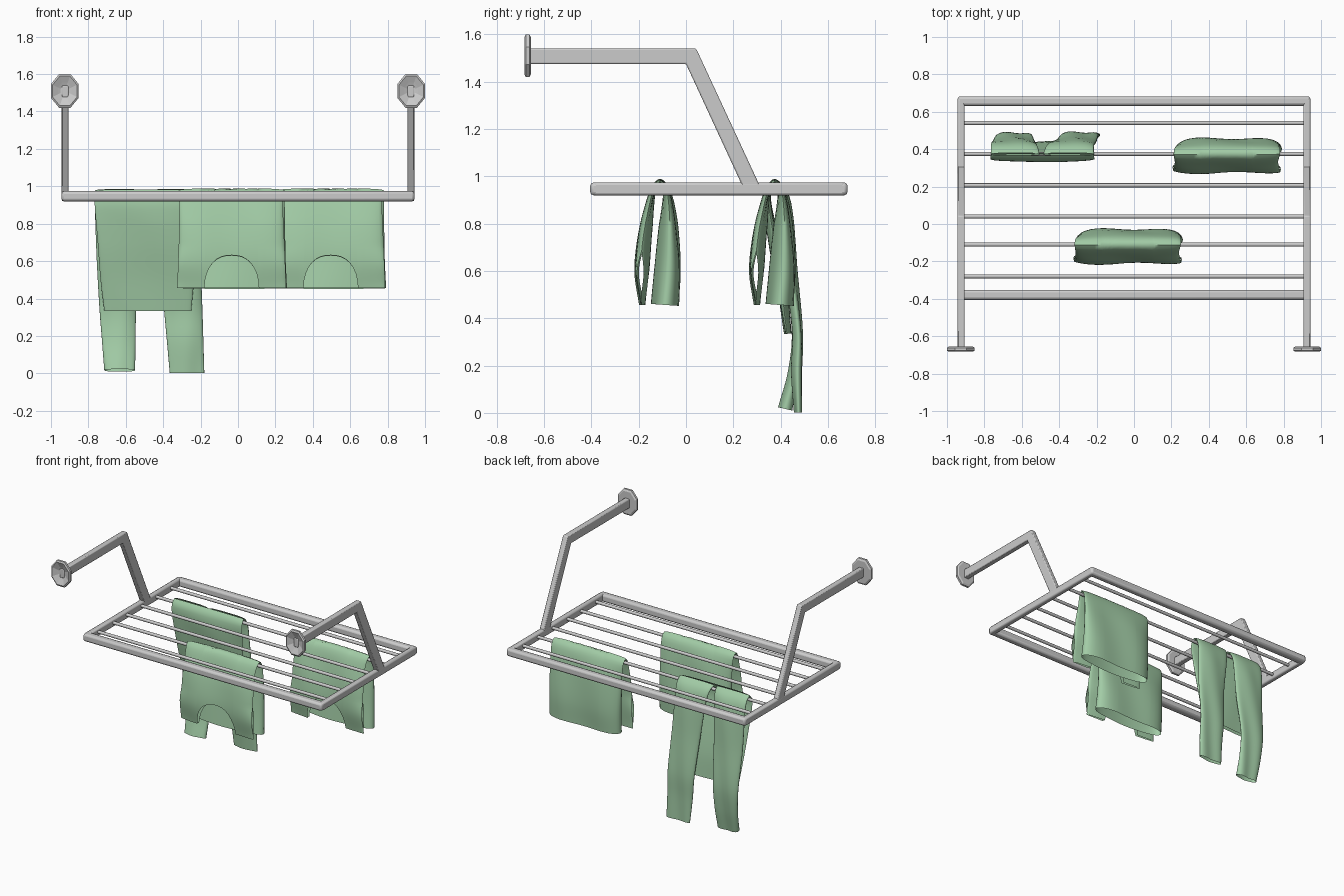
import bpy, bmesh, math

if "Cube" in bpy.data.objects:
    bpy.data.objects.remove(bpy.data.objects["Cube"])

green = bpy.data.materials.new("green_cloth")
green.diffuse_color = (0.36, 0.6, 0.38, 1)
green.use_nodes = True
green.node_tree.nodes["Principled BSDF"].inputs["Base Color"].default_value = green.diffuse_color


def finish(name, bm, mat=None, bevel=0, angle=None):
    bmesh.ops.recalc_face_normals(bm, faces=bm.faces)
    me = bpy.data.meshes.new(name)
    bm.to_mesh(me)
    bm.free()
    ob = bpy.data.objects.new(name, me)
    bpy.context.collection.objects.link(ob)
    if mat:
        me.materials.append(mat)
    if bevel:
        m = ob.modifiers.new("bevel", 'BEVEL')
        m.width, m.segments, m.limit_method = bevel, 2, 'ANGLE'
    if angle:
        bpy.ops.object.select_all(action='DESELECT')
        ob.select_set(True)
        bpy.context.view_layer.objects.active = ob
        bpy.ops.object.shade_smooth_by_angle(angle=math.radians(angle))
    return ob


def box(name, lo, hi, bevel):
    bm = bmesh.new()
    bmesh.ops.create_cube(bm, size=1)
    for v in bm.verts:
        v.co = [(a + b) / 2 + c * (b - a) for a, b, c in zip(lo, hi, v.co)]
    finish(name, bm, bevel=bevel, angle=30)


# rectangular frame
Z0, Z1 = 0.92, 0.974
box("front_bar", (-0.943, -0.405, Z0), (0.943, -0.352, Z1), 0.014)
box("back_bar", (-0.943, 0.632, Z0), (0.943, 0.683, Z1), 0.014)
for s, side in ((-1, "left"), (1, "right")):
    xs = sorted((s * 0.905, s * 0.943))
    box(side + "_rail", (xs[0], -0.39, Z0), (xs[1], 0.67, Z1), 0.01)

    # bent support arm
    bm = bmesh.new()
    prof = [(-0.665, 1.475), (0, 1.475), (0.238, 0.96), (0.312, 0.96), (0.043, 1.54), (-0.665, 1.54)]
    f = bm.faces.new([bm.verts.new((xs[0], y, z)) for y, z in prof])
    ext = bmesh.ops.extrude_face_region(bm, geom=[f])['geom']
    bmesh.ops.translate(bm, vec=(0.038, 0, 0), verts=[v for v in ext if isinstance(v, bmesh.types.BMVert)])
    finish(side + "_arm", bm, bevel=0.006, angle=30)

    # octagonal wall flange, dished on the wall side
    bm = bmesh.new()
    rings = []
    for k, y in ((0.3, -0.655), (0.86, -0.655), (1, -0.662), (1, -0.677), (0.88, -0.683), (0.5, -0.668), (0.3, -0.661)):
        r = k / math.cos(math.pi / 8)
        rings.append([bm.verts.new((s * 0.926 + 0.074 * r * math.cos(a), y, 1.51 + 0.09 * r * math.sin(a)))
                      for a in [math.pi / 8 + i * math.pi / 4 for i in range(8)]])
    for a, b in zip(rings, rings[1:]):
        for i in range(8):
            bm.faces.new((a[i], a[i - 1], b[i - 1], b[i]))
    bm.faces.new(rings[0])
    bm.faces.new(rings[-1])
    finish(side + "_flange", bm)

# drying rods
for i, y in enumerate((0.54, 0.375, 0.207, 0.04, -0.11, -0.28)):
    bm = bmesh.new()
    bmesh.ops.create_cone(bm, cap_ends=True, segments=12, radius1=0.011, radius2=0.011, depth=1.83)
    for v in bm.verts:
        v.co = (v.co.z, y + v.co.x, 0.95 + v.co.y)
    finish(f"rod_{i + 1}", bm, angle=40)


def sampler(st):
    """Smooth curve through stations (y, z, half thickness, x left, x right), by arc length."""
    d = [0]
    for a, b in zip(st, st[1:]):
        d.append(d[-1] + math.hypot(b[0] - a[0], b[1] - a[1]))
    n = len(st)

    def tan(i, c):
        a, b = max(i - 1, 0), min(i + 1, n - 1)
        return (st[b][c] - st[a][c]) / (d[b] - d[a])

    def at(f):
        s = max(0, min(1, f)) * d[-1]
        i = max(j for j in range(n - 1) if d[j] <= s)
        h = d[i + 1] - d[i]
        t = (s - d[i]) / h
        return [(2*t**3 - 3*t*t + 1) * st[i][c] + (t**3 - 2*t*t + t) * h * tan(i, c)
                + (3*t*t - 2*t**3) * st[i + 1][c] + (t**3 - t*t) * h * tan(i + 1, c) for c in range(5)]
    return at


def cloth_tube(bm, st, us, rows, start=lambda u: 0, gap=lambda f: 0, wave=0.006):
    """Two fabric layers, draped along the stations and joined at the side seams."""
    at = sampler(st)
    for side in (-1, 1):
        grid = []
        for u in us:
            col = []
            for j in range(rows + 1):
                f = start(u) + (1 - start(u)) * j / rows
                y, z, t, xl, xr = at(f)
                a, b = at(f - 0.004), at(f + 0.004)
                ty, tz = b[0] - a[0], b[1] - a[1]
                L = math.hypot(ty, tz)
                g = gap(f)
                o = side * t * (max(0, 1 - abs(u) ** 4) ** 0.5 * (1 - g) + g)
                w = wave * math.sin(4 * u + 5 * f) * min(1, abs(z - 0.97) * 6)
                col.append(bm.verts.new((xl + (xr - xl) * (u + 1) / 2, y - o * tz / L + w, z + o * ty / L)))
            grid.append(col)
        for p, q in zip(grid, grid[1:]):
            for j in range(rows):
                bm.faces.new((p[j], q[j], q[j + 1], p[j + 1]))
    bmesh.ops.remove_doubles(bm, verts=bm.verts, dist=0.0003)


# tank tops folded over a rod: straps in front, body behind
strap = [-1, -0.98, -0.93, -0.85, -0.75, -0.62]
arch = [0.5 * math.sin(math.pi * (i / 16 - 0.5)) for i in range(17)]
shirt_us = strap + arch + [-u for u in reversed(strap)]


def neckline(u):
    return 0.163 * max(0, 1 - abs(2 * u) ** 2.4) ** (1 / 2.2) if abs(u) < 0.5 else 0


def armhole(f):
    return 0.55 * math.sin(math.pi * (f - 0.02) / 0.19) if 0.02 < f < 0.21 else 0


for name, dx, y0 in (("tank_top_front", 0, -0.11), ("tank_top_back", 0.53, 0.375)):
    st = [(-0.075, 0.456, 0.008, -0.325, 0.257), (-0.077, 0.6, 0.026, -0.32, 0.252),
          (-0.065, 0.75, 0.025, -0.315, 0.246), (-0.04, 0.9, 0.015, -0.312, 0.24),
          (-0.023, 0.955, 0.011, -0.315, 0.245), (0, 0.978, 0.011, -0.318, 0.25),
          (0.025, 0.95, 0.013, -0.315, 0.25), (0.035, 0.88, 0.024, -0.312, 0.25),
          (0.036, 0.75, 0.04, -0.308, 0.252), (0.033, 0.6, 0.052, -0.303, 0.255),
          (0.023, 0.456, 0.056, -0.3, 0.262)]
    st = [(y + y0, z, t, a + dx, b + dx) for y, z, t, a, b in st]
    bm = bmesh.new()
    cloth_tube(bm, st, shirt_us, 56, neckline, armhole)
    finish(name, bm, green, angle=60)

# trousers: waist in front, legs hanging behind
plain = [math.sin(math.pi * (i / 20 - 0.5)) for i in range(21)]
waist = [(0.43, 0.335, 0.012, -0.715, -0.25), (0.41, 0.5, 0.018, -0.735, -0.235),
         (0.375, 0.7, 0.02, -0.75, -0.222), (0.347, 0.88, 0.014, -0.765, -0.212),
         (0.351, 0.95, 0.011, -0.767, -0.212), (0.373, 0.977, 0.01, -0.765, -0.215)]
left_leg = [(0.373, 0.977, 0.01, -0.765, -0.505), (0.405, 0.95, 0.013, -0.765, -0.512),
            (0.425, 0.88, 0.019, -0.765, -0.52), (0.445, 0.6, 0.023, -0.755, -0.532),
            (0.47, 0.335, 0.019, -0.74, -0.545), (0.455, 0.17, 0.021, -0.727, -0.548),
            (0.42, 0.016, 0.028, -0.715, -0.55)]
right_leg = [(0.373, 0.977, 0.01, -0.485, -0.215), (0.405, 0.95, 0.013, -0.475, -0.215),
             (0.425, 0.88, 0.019, -0.46, -0.213), (0.445, 0.6, 0.023, -0.42, -0.2),
             (0.472, 0.335, 0.019, -0.395, -0.19), (0.468, 0.17, 0.02, -0.38, -0.185),
             (0.474, 0.002, 0.014, -0.365, -0.18)]
bm = bmesh.new()
for part in (waist, left_leg, right_leg):
    cloth_tube(bm, part, plain, 36, wave=0.004)
finish("trousers", bm, green, angle=60)
